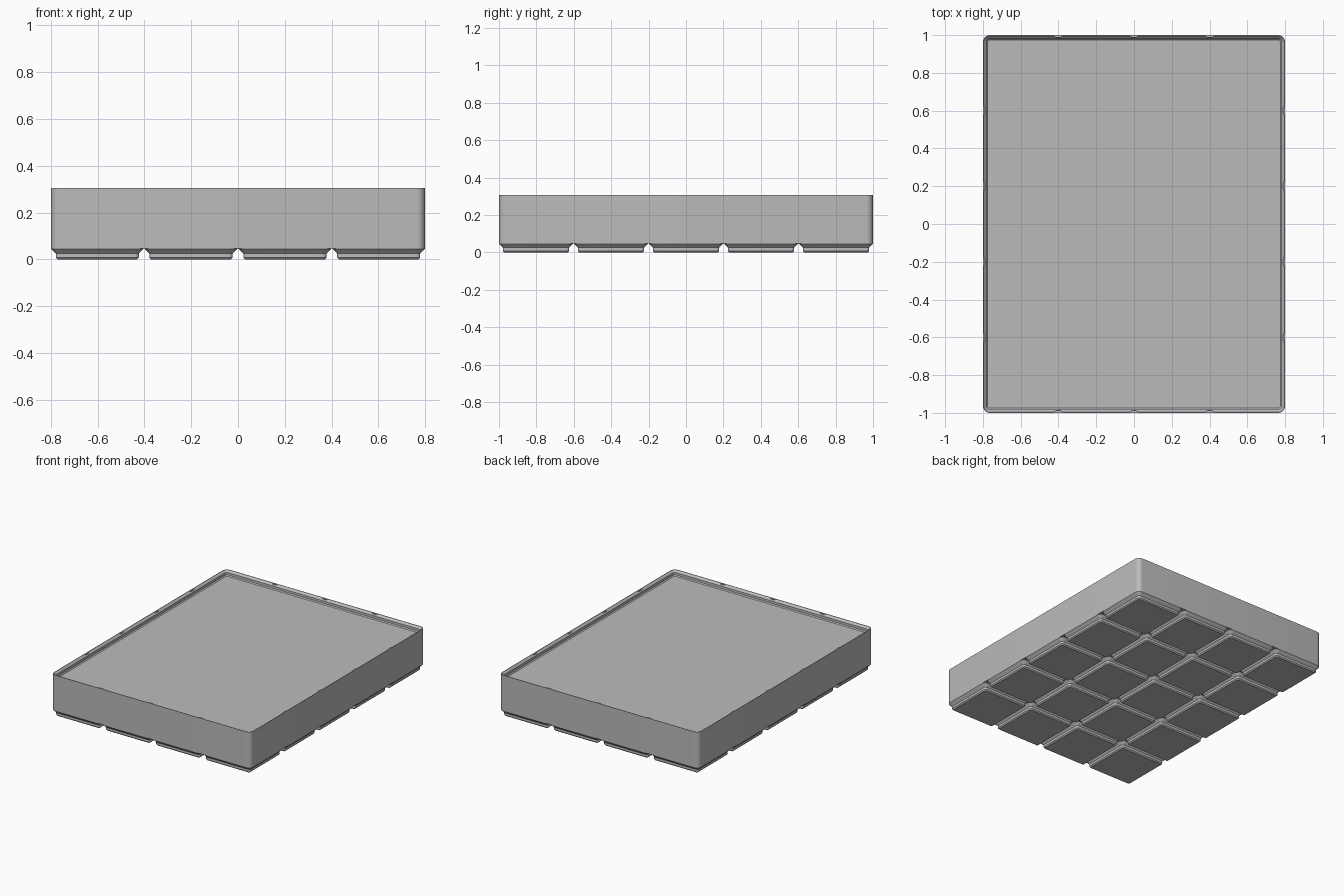
import bpy, bmesh, math

if "Cube" in bpy.data.objects:
    bpy.data.objects.remove(bpy.data.objects["Cube"])

MM = 2 / 209.5          # one millimetre in model units
PITCH, GAP = 42 * MM, 0.5 * MM
COLS, ROWS = 4, 5
RADIUS = 3.75 * MM
HEIGHT = 32 * MM
BASE = 5 * MM
HALF_X = (COLS * PITCH - GAP) / 2
HALF_Y = (ROWS * PITCH - GAP) / 2

grey = bpy.data.materials.new("light grey")
grey.use_nodes = True
COLOUR = (0.5, 0.5, 0.5, 1)
grey.diffuse_color = COLOUR
grey.node_tree.nodes["Principled BSDF"].inputs["Base Color"].default_value = COLOUR


def rounded_loop(bm, hx, hy, inset, z, segments=8):
    """Ring of vertices around a rounded rectangle, inset from its full size."""
    r = RADIUS - inset
    verts = []
    for corner, (sx, sy) in enumerate([(1, 1), (-1, 1), (-1, -1), (1, -1)]):
        for i in range(segments + 1):
            a = math.pi / 2 * (corner + i / segments)
            verts.append(bm.verts.new((sx * (hx - RADIUS) + r * math.cos(a),
                                       sy * (hy - RADIUS) + r * math.sin(a), z)))
    return verts


def finish(name, bm):
    bmesh.ops.recalc_face_normals(bm, faces=bm.faces)
    mesh = bpy.data.meshes.new(name)
    bm.to_mesh(mesh)
    bm.free()
    mesh.materials.append(grey)
    obj = bpy.data.objects.new(name, mesh)
    bpy.context.collection.objects.link(obj)
    return obj


def loft(name, hx, hy, profile):
    """Stack rounded rectangles given as (inset, z) and cap both ends."""
    bm = bmesh.new()
    loops = [rounded_loop(bm, hx, hy, inset, z) for inset, z in profile]
    for low, high in zip(loops, loops[1:]):
        n = len(low)
        for i in range(n):
            j = (i + 1) % n
            bm.faces.new((low[i], low[j], high[j], high[i]))
    bm.faces.new(loops[0])
    bm.faces.new(loops[-1])
    obj = finish(name, bm)
    bpy.ops.object.select_all(action='DESELECT')
    obj.select_set(True)
    bpy.context.view_layer.objects.active = obj
    bpy.ops.object.shade_smooth_by_angle(angle=math.radians(30))
    return obj


# Solid body with a stepped stacking lip around the recessed top
RIM = 0.4 * MM
floor = HEIGHT - 4 * MM
loft("body", HALF_X, HALF_Y, [
    (0, BASE), (0, HEIGHT), (RIM, HEIGHT),
    (1.9 * MM, HEIGHT - 1.5 * MM), (1.9 * MM, floor + 0.7 * MM), (2.6 * MM, floor)])

# Grid of stepped feet sharing one mesh
foot_half = (PITCH - GAP) / 2
foot = loft("foot", foot_half, foot_half, [
    (2.95 * MM, 0), (2.15 * MM, 0.8 * MM), (2.15 * MM, 2.6 * MM),
    (0, 4.75 * MM), (0, BASE)])
for col in range(COLS):
    for row in range(ROWS):
        part = foot if col == row == 0 else foot.copy()
        if part is not foot:
            bpy.context.collection.objects.link(part)
        part.name = f"foot_{col + 1}_{row + 1}"
        part.location = ((col - (COLS - 1) / 2) * PITCH, (row - (ROWS - 1) / 2) * PITCH, 0)


# Small flat-topped cusps on the lip wherever two grid cells meet
def lip_cusp(name, x, y, angle):
    outline = [(-3, 0), (3, 0), (2, 0.3), (1.4, 0.8), (-1.4, 0.8), (-2, 0.3)]
    bm = bmesh.new()
    face = bm.faces.new([bm.verts.new((u * MM, v * MM, HEIGHT)) for u, v in outline])
    side = bmesh.ops.extrude_face_region(bm, geom=[face])["geom"]
    bmesh.ops.translate(bm, vec=(0, 0, -1.2 * MM),
                        verts=[v for v in side if isinstance(v, bmesh.types.BMVert)])
    obj = finish(name, bm)
    obj.location = (x, y, 0)
    obj.rotation_euler.z = angle


for i in range(1, COLS):
    x = (i - COLS / 2) * PITCH
    lip_cusp(f"front_cusp_{i}", x, -HALF_Y + RIM, 0)
    lip_cusp(f"back_cusp_{i}", x, HALF_Y - RIM, math.pi)
for i in range(1, ROWS):
    y = (i - ROWS / 2) * PITCH
    lip_cusp(f"left_cusp_{i}", HALF_X - RIM, y, math.pi / 2)
    lip_cusp(f"right_cusp_{i}", -HALF_X + RIM, y, -math.pi / 2)
